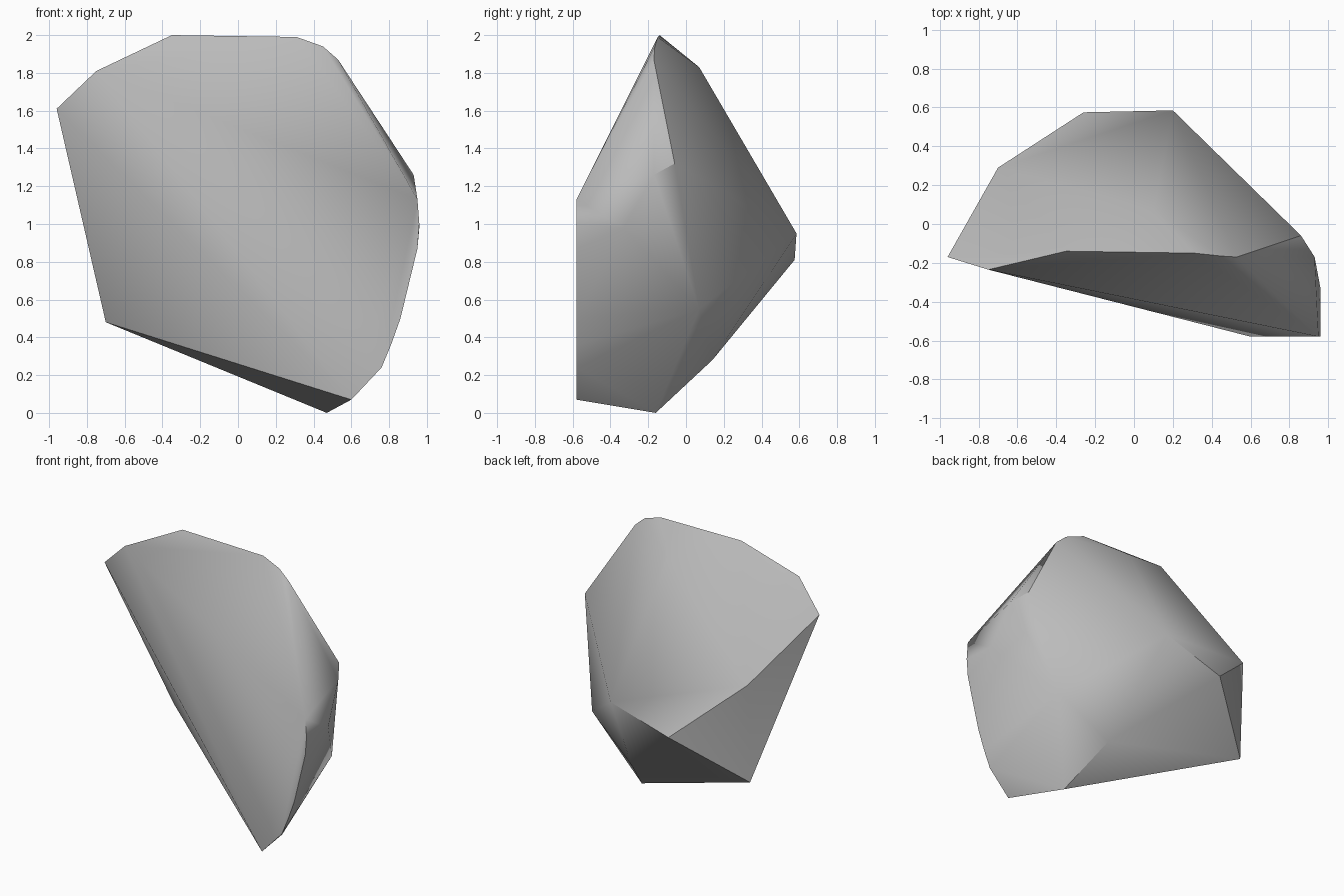
import bpy, bmesh, math

cube = bpy.data.objects.get("Cube")
if cube:
    bpy.data.objects.remove(cube, do_unlink=True)

# Stone colour
stone = bpy.data.materials.new("stone_grey")
stone.use_nodes = True
colour = (0.5, 0.5, 0.5, 1)
stone.diffuse_color = colour
shader = stone.node_tree.nodes["Principled BSDF"]
shader.inputs["Base Color"].default_value = colour
shader.inputs["Roughness"].default_value = 0.9

# Corners of the chipped boulder, grouped by region
FRONT = -0.58
crown = [(-.96, -.17, 1.61), (-.75, -.235, 1.81), (-.35, -.14, 2),
         (.31, -.15, 1.99), (.45, -.165, 1.94), (.53, -.17, 1.87), (.1, .07, 1.83)]
flank = [(.93, -.17, 1.26), (.86, -.06, 1.32), (.96, -.33, .98), (.71, .07, .55)]
back = [(.2, .585, .95), (-.26, .575, .81), (-.7, .29, 1.2)]
base = [(-.7, .26, .48), (.34, .14, .28), (.47, -.16, 0)]
front_rim = [(x, FRONT, z) for x, z in
             [(.95, 1.13), (.96, 1), (.95, .87), (.86, .5), (.81, .36), (.76, .24), (.6, .07)]]

# Wrap the corners in a convex skin
bm = bmesh.new()
for corner in crown + flank + back + base + front_rim:
    bm.verts.new(corner)
bmesh.ops.convex_hull(bm, input=bm.verts[:])
bmesh.ops.delete(bm, geom=[v for v in bm.verts if not v.link_faces], context='VERTS')
bmesh.ops.recalc_face_normals(bm, faces=bm.faces[:])

mesh = bpy.data.meshes.new("boulder")
bm.to_mesh(mesh)
bm.free()
mesh.materials.append(stone)
boulder = bpy.data.objects.new("boulder", mesh)
bpy.context.collection.objects.link(boulder)

# Soften shallow edges and keep the chipped ones crisp
bpy.ops.object.select_all(action='DESELECT')
boulder.select_set(True)
bpy.context.view_layer.objects.active = boulder
bpy.ops.object.shade_smooth_by_angle(angle=math.radians(35))
